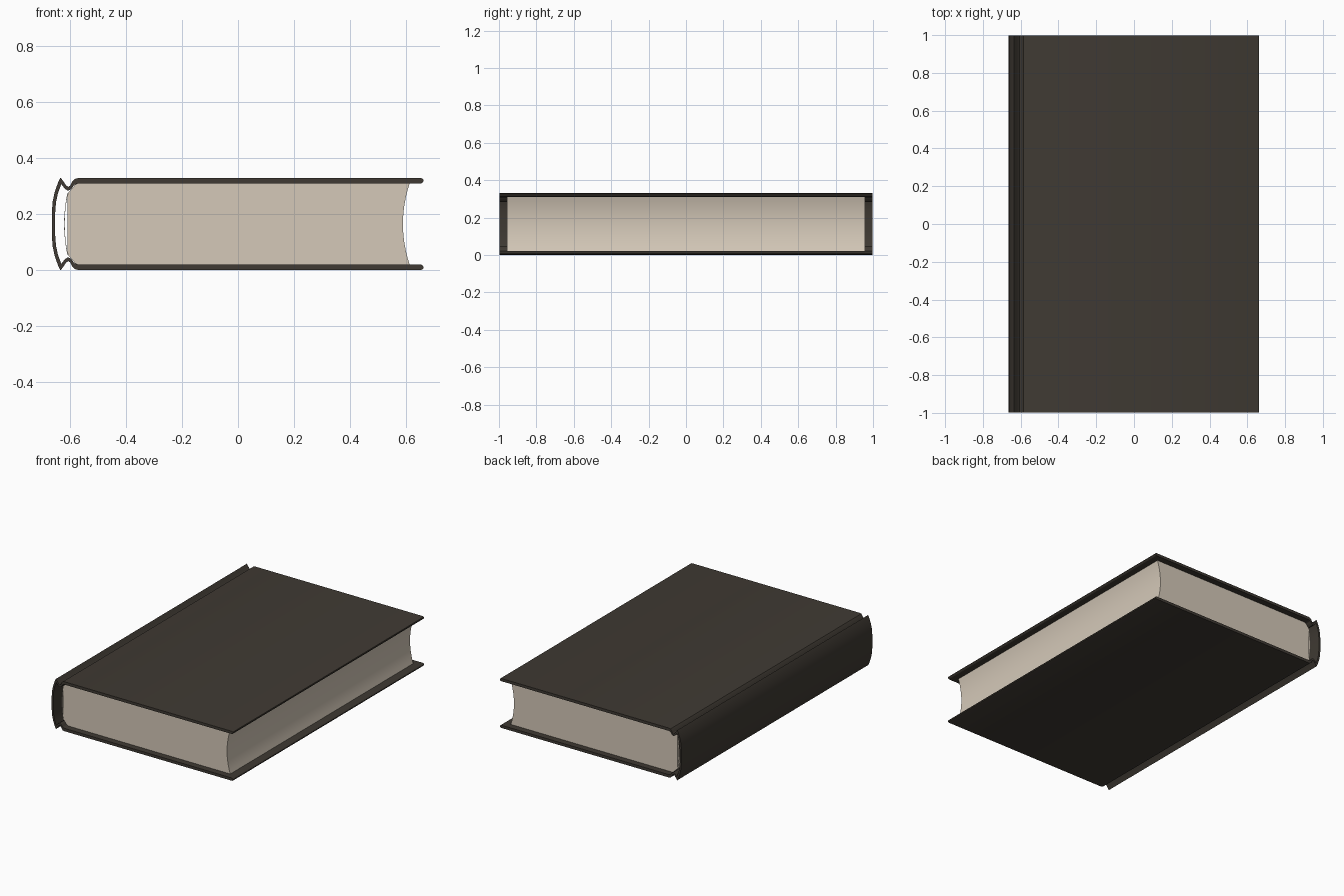
import bpy, math

if "Cube" in bpy.data.objects:
    bpy.data.objects.remove(bpy.data.objects["Cube"])

MID = 0.1655  # height of the book's middle plane


def material(name, rgb):
    m = bpy.data.materials.new(name)
    m.diffuse_color = (*rgb, 1)
    m.use_nodes = True
    m.node_tree.nodes["Principled BSDF"].inputs["Base Color"].default_value = m.diffuse_color
    return m


def flip(points):
    """Mirror a profile about the middle plane, reversed to continue the path."""
    return [(x, 2 * MID - z) for x, z in reversed(points)]


def extrude(name, profile, half, mat, angle=30):
    """Extrude a closed x-z profile along y from -half to half."""
    n = len(profile)
    verts = [(x, y, z) for y in (-half, half) for x, z in profile]
    faces = [tuple(range(n)), tuple(range(2 * n - 1, n - 1, -1))]
    faces += [(i, i + n, (i + 1) % n + n, (i + 1) % n) for i in range(n)]
    mesh = bpy.data.meshes.new(name)
    mesh.from_pydata(verts, [], faces)
    mesh.materials.append(mat)
    ob = bpy.data.objects.new(name, mesh)
    bpy.context.collection.objects.link(ob)
    bpy.context.view_layer.objects.active = ob
    ob.select_set(True)
    bpy.ops.object.mode_set(mode='EDIT')
    bpy.ops.mesh.select_all(action='SELECT')
    bpy.ops.mesh.normals_make_consistent(inside=False)
    bpy.ops.object.mode_set(mode='OBJECT')
    bpy.ops.object.shade_smooth_by_angle(angle=math.radians(angle))
    ob.select_set(False)
    return ob


def bow(x_end, depth, z0, z1, steps=12):
    """Shallow parabola from z0 to z1 whose middle is moved by depth in x."""
    return [(x_end + depth * (1 - (2 * i / steps - 1) ** 2), z0 + (z1 - z0) * i / steps)
            for i in range(steps + 1)]


cloth = material("dark_brown_cloth", (0.050, 0.042, 0.033))
paper = material("cream_paper", (0.66, 0.58, 0.48))

# Case: boards, hinge grooves and hollow spine as one C-shaped profile
outer = [(0.655, 0.311), (0.661, 0.315), (0.663, 0.320), (0.661, 0.326), (0.655, 0.329),
         (-0.572, 0.329), (-0.584, 0.326), (-0.592, 0.317), (-0.599, 0.303),
         (-0.607, 0.298), (-0.615, 0.305), (-0.625, 0.320), (-0.634, 0.331),
         (-0.641, 0.318), (-0.655, 0.279), (-0.662, 0.245), (-0.665, 0.205)]
inner = [(-0.653, 0.205), (-0.650, 0.243), (-0.643, 0.276), (-0.631, 0.308),
         (-0.618, 0.291), (-0.607, 0.284), (-0.596, 0.290), (-0.585, 0.305),
         (-0.572, 0.310)]
extrude("cover", outer + flip(outer) + flip(inner) + inner, 0.997, cloth)

# Page block: rounded shoulders at the spine, hollow fore edge
shoulder = [(-0.570, 0.3105), (-0.583, 0.305), (-0.594, 0.290), (-0.605, 0.280),
            (-0.609, 0.265)]
pages = shoulder + flip(shoulder) + bow(0.613, -0.024, 2 * MID - 0.3105, 0.3105)
extrude("page_block", pages, 0.956, paper)

# Thin curved lining on the back of the pages
low, high = 0.055, 2 * MID - 0.055
lining = bow(-0.609, -0.012, low, high) + bow(-0.607, -0.012, high, low)
extrude("spine_lining", lining, 0.956, paper)
